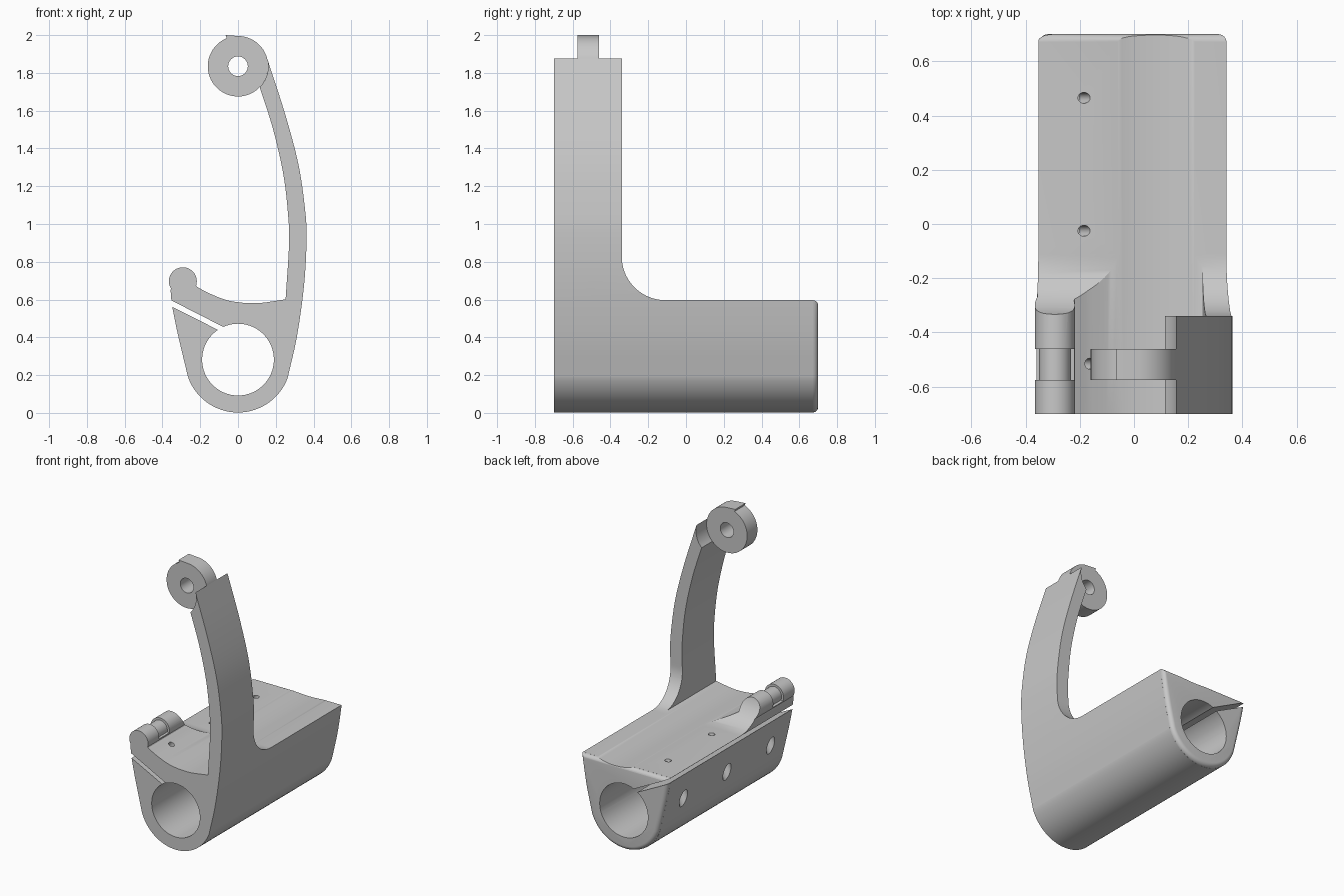
import bpy, bmesh
from math import cos, sin, radians
from mathutils import Vector

if "Cube" in bpy.data.objects:
    bpy.data.objects.remove(bpy.data.objects["Cube"], do_unlink=True)

grey = bpy.data.materials.new("plain grey")
grey.use_nodes = True
grey.diffuse_color = (0.58, 0.58, 0.58, 1)
grey.node_tree.nodes["Principled BSDF"].inputs["Base Color"].default_value = grey.diffuse_color


def arc(cx, cz, r, a0, a1, n=24):
    angles = [radians(a0 + (a1 - a0) * i / n) for i in range(n + 1)]
    return [(cx + r * cos(a), cz + r * sin(a)) for a in angles]


def spline(pts, n=6):
    """Smooth curve through the given points."""
    p = [Vector(q) for q in pts]
    p = [2 * p[0] - p[1]] + p + [2 * p[-1] - p[-2]]
    out = []
    for a, b, c, d in zip(p, p[1:], p[2:], p[3:]):
        for i in range(n):
            t = i / n
            v = 0.5 * (2 * b + (c - a) * t + (2 * a - 5 * b + 4 * c - d) * t ** 2
                       + (3 * b - a - 3 * c + d) * t ** 3)
            out.append(tuple(v))
    return out + [tuple(pts[-1])]


def finish(name, bm):
    bmesh.ops.recalc_face_normals(bm, faces=bm.faces)
    me = bpy.data.meshes.new(name)
    bm.to_mesh(me)
    bm.free()
    me.materials.append(grey)
    ob = bpy.data.objects.new(name, me)
    bpy.context.collection.objects.link(ob)
    return ob


def prism(name, pts, lo, hi, axis="y"):
    """Extrude an outline along x or y."""
    bm = bmesh.new()
    ends = []
    for t in (lo, hi):
        ends.append([bm.verts.new((a, t, b) if axis == "y" else (t, a, b)) for a, b in pts])
        bm.faces.new(ends[-1])
    for i in range(len(pts)):
        bm.faces.new((ends[0][i - 1], ends[0][i], ends[1][i], ends[1][i - 1]))
    return finish(name, bm)


def rod(p, q, r):
    """Cylinder between two points."""
    p, q = Vector(p), Vector(q)
    bm = bmesh.new()
    bmesh.ops.create_cone(bm, cap_ends=True, segments=32, radius1=r, radius2=r, depth=(q - p).length)
    bm.transform((q - p).to_track_quat("Z", "Y").to_matrix().to_4x4())
    bmesh.ops.translate(bm, vec=(p + q) / 2, verts=bm.verts)
    return finish("hole_cutter", bm)


def boolean(ob, cutter, op="DIFFERENCE"):
    """Apply a cut, keeping the old mesh if the cut leaves nothing."""
    before = ob.data.copy()
    mod = ob.modifiers.new("cut", "BOOLEAN")
    mod.operation, mod.solver, mod.object = op, "EXACT", cutter
    bpy.context.view_layer.objects.active = ob
    bpy.ops.object.modifier_apply(modifier=mod.name)
    if not ob.data.polygons:
        ob.data = before
    bpy.data.objects.remove(cutter, do_unlink=True)


RING = (0, 1.835)
KNOB = (-0.292, 0.697)
BORE = (0, 0.282)
TOP = 0.597

# Outline of clamp, curved arm and hinge knob
right_side = spline([(0.264, 0.19), (0.313, 0.41), (0.35, 0.68), (0.363, 0.92), (0.355, 1.077),
                     (0.32, 1.315), (0.25, 1.58), (0.155, 1.875)])
left_side = spline([(-0.348, 0.56), (-0.318, 0.414), (-0.266, 0.195)])
outline = arc(*BORE, 0.28, 200, 340, 32) + right_side
outline += arc(*RING, 0.16, 13, -44, 12)
outline += spline([(0.118, 1.715), (0.186, 1.5), (0.24, 1.263), (0.265, 1.05), (0.27, 0.89),
                   (0.252, 0.602)])
outline += spline([(0.245, 0.6), (0.1, 0.581), (-0.04, 0.592), (-0.15, 0.632), (-0.218, 0.668)])
outline += arc(*KNOB, 0.074, -18, 212)
outline += [(-0.357, 0.65), (-0.352, 0.585)] + left_side
body = prism("clamp_body_and_arm", outline, -0.7, 0.72)

# Side shape: tall arm in front, low body behind, rounded inner corner
side = [(-0.8, -0.1), (0.8, -0.1), (0.8, TOP)]
side += arc(-0.11, TOP + 0.23, 0.23, 270, 180) + [(-0.34, 1.95), (-0.8, 1.95)]
boolean(body, prism("side_cutter", side, -1, 1, "x"), "INTERSECT")

# Rounded rear rim: hull of shrinking sections, taken out of a block
flanks = [p for p in right_side + left_side if p[1] < TOP - 0.035]
bm = bmesh.new()
for y, angle in [(0.5, 0)] + [(0.67, a) for a in range(0, 91, 15)]:
    inset = 0.03 * (1 - cos(radians(angle)))
    section = arc(*BORE, 0.28 - inset, 200, 340, 32)
    section += [(x - inset if x > 0 else x + inset, z) for x, z in flanks]
    section += [(0.341 - inset, TOP - inset), (-0.353 + inset, TOP - inset)]
    for x, z in section:
        bm.verts.new((x, y + 0.03 * sin(radians(angle)), z))
bmesh.ops.convex_hull(bm, input=bm.verts)
bmesh.ops.delete(bm, geom=[v for v in bm.verts if not v.link_faces], context="VERTS")
rear_hull = finish("rear_hull", bm)
rim_cutter = prism("rim_cutter", [(-0.6, -0.2), (0.6, -0.2), (0.6, 0.9), (-0.6, 0.9)], 0.673, 0.9)
boolean(rim_cutter, rear_hull)
boolean(body, rim_cutter)

# Main bore and clamping slot
boolean(body, prism("bore_cutter", arc(*BORE, 0.19, 0, 354, 59), -1, 1))
slot = [(-0.45, 0.645), (-0.45, 0.613), (-0.05, 0.411), (-0.05, 0.441)]
boolean(body, prism("slot_cutter", slot, -1, 1))

# Groove round the hinge knob
groove = arc(*KNOB, 0.12, -10, 205) + arc(*KNOB, 0.058, 205, -10)
boolean(body, prism("groove_cutter", groove, -0.575, -0.46))

# Clamp screw holes with wide lower recesses
down = Vector((-0.455, 0, -0.89))
for y in (-0.515, -0.025, 0.465):
    top = Vector((-0.18, y, 0.605))
    boolean(body, rod(top - down * 0.1, top + down * 0.25, 0.02))
    boolean(body, rod(top + down * 0.2, top + down * 0.6, 0.042))

# Pivot ring with a small lip on top
ring = prism("pivot_ring", arc(*RING, 0.16, 112, 443, 56) + [(-0.066, 2.0)], -0.575, -0.46)
boolean(ring, rod((0, -1, RING[1]), (0, 0, RING[1]), 0.052))

for ob in (body, ring):
    bpy.ops.object.select_all(action="DESELECT")
    ob.select_set(True)
    bpy.context.view_layer.objects.active = ob
    bpy.ops.object.shade_smooth_by_angle(angle=radians(25))
